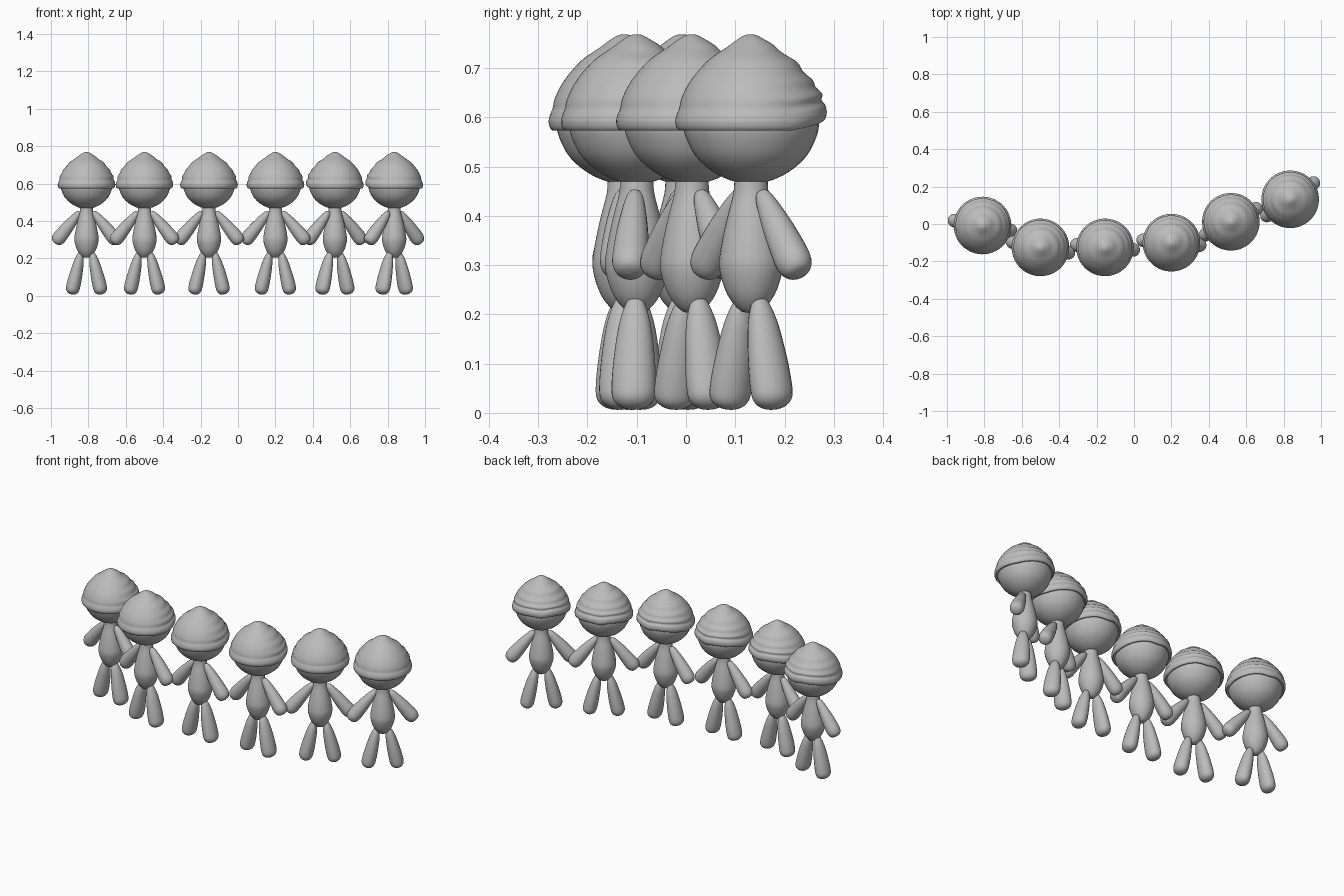
import bpy, bmesh, math
from mathutils import Matrix, Vector

if "Cube" in bpy.data.objects:
    bpy.data.objects.remove(bpy.data.objects["Cube"])

clay = bpy.data.materials.new("plain grey")
clay.diffuse_color = (0.5, 0.5, 0.5, 1)
clay.use_nodes = True
clay.node_tree.nodes["Principled BSDF"].inputs["Base Color"].default_value = clay.diffuse_color


def smooth_profile(pts, steps=4):
    """Catmull-Rom curve through (radius, height) points."""
    p = [Vector(q) for q in pts]
    p = [p[0]] + p + [p[-1]]
    out = []
    for i in range(1, len(p) - 2):
        a, b, c, d = p[i - 1:i + 3]
        for s in range(steps):
            t = s / steps
            out.append(0.5 * (2 * b + (c - a) * t + (2 * a - 5 * b + 4 * c - d) * t * t
                              + (3 * b - a - 3 * c + d) * t ** 3))
    return out + [p[-1]]


def lathe(name, pts, segs=32, depth=1.0, warp=None):
    """Turned mesh about z; warp(r, z, angle) may adjust the surface."""
    bm = bmesh.new()
    rings = []
    for r, z in smooth_profile(pts):
        ring = []
        for k in range(segs):
            a = math.tau * k / segs
            rr, zz = warp(r, z, a) if warp else (r, z)
            rr = max(rr, 0)
            ring.append(bm.verts.new((rr * math.cos(a), rr * math.sin(a) * depth, zz)))
        rings.append(ring)
    for lo, hi in zip(rings, rings[1:]):
        for k in range(segs):
            j = (k + 1) % segs
            bm.faces.new((lo[k], lo[j], hi[j], hi[k]))
    bmesh.ops.remove_doubles(bm, verts=bm.verts, dist=1e-5)
    bmesh.ops.recalc_face_normals(bm, faces=bm.faces)
    for f in bm.faces:
        f.smooth = True
    me = bpy.data.meshes.new(name)
    bm.to_mesh(me)
    bm.free()
    me.materials.append(clay)
    return me


def hat_warp(r, z, a):
    """Terraced ridges on the sides and back, raised wavy rim behind."""
    back = max(0.0, math.sin(a))
    side = min(1.0, max(0.0, math.sin(a) + 0.6))
    fade = max(0.0, min(1.0, (z - 0.6) / 0.03)) * min(1.0, r / 0.04)
    r += 0.003 * side * fade * math.sin(z * 170)
    low = max(0.0, min(1.0, (0.68 - z) / 0.08))
    z += low * back * (0.024 - 0.008 * math.exp(-((a - math.pi / 2) / 0.25) ** 2))
    return r, z


# Shared part shapes
head = lathe("head", [(0, .467), (.035, .470), (.075, .488), (.110, .518), (.130, .553),
                      (.138, .585), (.132, .62), (.09, .67), (0, .70)])
hat = lathe("hat", [(0, .60), (.13, .577), (.148, .575), (.154, .590), (.151, .606), (.146, .618),
                    (.141, .640), (.122, .676), (.088, .715), (.050, .742), (.022, .762),
                    (.008, .768), (0, .768)], 48, 1.0, hat_warp)
body = lathe("body", [(0, .203), (.022, .208), (.048, .24), (.064, .29), (.062, .33),
                      (.050, .39), (.036, .445), (.030, .485), (0, .49)])
arm = lathe("arm", [(0, 0), (.016, -.012), (.029, -.08), (.036, -.15), (.036, -.19),
                    (.024, -.212), (0, -.218)], 24)
leg = lathe("leg", [(0, .004), (.013, -.004), (.026, -.05), (.034, -.12), (.037, -.18),
                    (.034, -.21), (.020, -.226), (0, -.231)], 24, 1.22)


def place(name, mesh, matrix):
    ob = bpy.data.objects.new(name, mesh)
    bpy.context.collection.objects.link(ob)
    ob.matrix_world = matrix


# Row of figures: x, y, turn in degrees
row = [(-.81, -.008, -10), (-.50, -.125, -11), (-.155, -.125, -5),
       (.20, -.10, -5), (.518, .012, 27), (.835, .132, 35)]

for n, (x, y, turn) in enumerate(row, 1):
    base = Matrix.Translation((x, y, 0)) @ Matrix.Rotation(math.radians(turn), 4, 'Z')
    for name, mesh in (("head", head), ("hat", hat), ("body", body)):
        place(f"{name}_{n}", mesh, base)
    # Mirrored limbs
    for s, label in ((-1, "left"), (1, "right")):
        for name, mesh, px, pz, tilt in (("arm", arm, .035, .45, 39), ("leg", leg, .03, .232, 13)):
            place(f"{label}_{name}_{n}", mesh, base @ Matrix.Translation((s * px, 0, pz))
                  @ Matrix.Rotation(math.radians(-s * tilt), 4, 'Y'))
